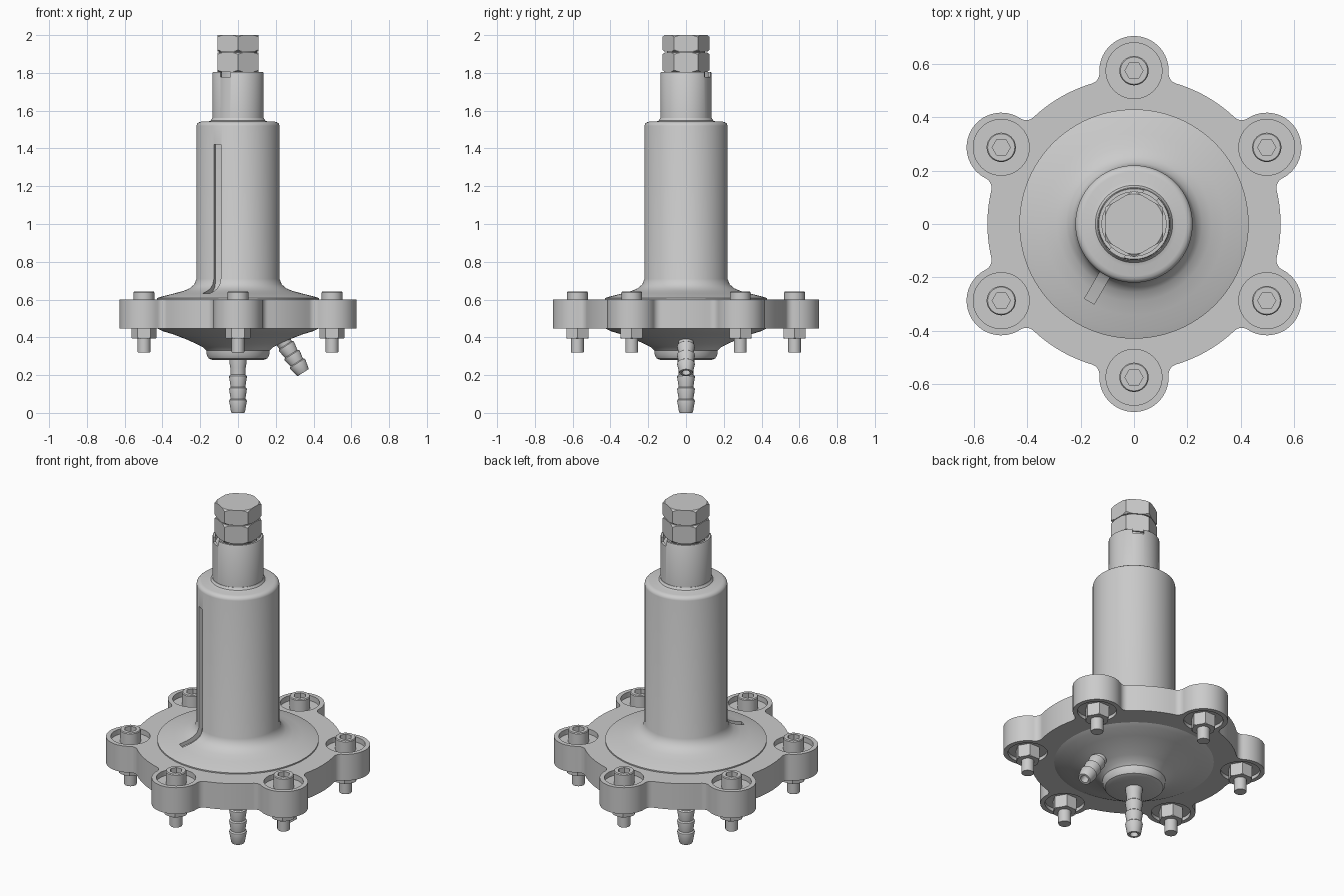
import bpy, bmesh
from math import sin, cos, pi, radians, acos, atan2
from mathutils import Vector, Matrix

if "Cube" in bpy.data.objects:
    bpy.data.objects.remove(bpy.data.objects["Cube"])


def finish(bm, name):
    bmesh.ops.remove_doubles(bm, verts=bm.verts, dist=1e-5)
    bmesh.ops.recalc_face_normals(bm, faces=bm.faces)
    me = bpy.data.meshes.new(name)
    bm.to_mesh(me)
    bm.free()
    ob = bpy.data.objects.new(name, me)
    bpy.context.collection.objects.link(ob)
    return ob


def lathe(name, profile, steps=96):
    """Revolve (radius, z) points about z."""
    bm = bmesh.new()
    vs = [bm.verts.new((r, 0, z)) for r, z in profile]
    es = [bm.edges.new(p) for p in zip(vs, vs[1:])]
    bmesh.ops.spin(bm, geom=vs + es, cent=(0, 0, 0), axis=(0, 0, 1),
                   angle=2 * pi, steps=steps, use_merge=True)
    return finish(bm, name)


def prism(name, pts, vec):
    """Extrude a closed outline of 3D points along a vector."""
    bm = bmesh.new()
    face = bm.faces.new([bm.verts.new(p) for p in pts])
    ext = bmesh.ops.extrude_face_region(bm, geom=[face], use_keep_orig=True)
    new = [g for g in ext["geom"] if isinstance(g, bmesh.types.BMVert)]
    bmesh.ops.translate(bm, verts=new, vec=vec)
    return finish(bm, name)


def ngon(r, n, z, cx=0, cy=0, rot=0):
    return [(cx + r * cos(rot + 2 * pi * i / n), cy + r * sin(rot + 2 * pi * i / n), z)
            for i in range(n)]


def boolean(ob, cutter, op='DIFFERENCE'):
    bpy.context.view_layer.objects.active = ob
    m = ob.modifiers.new("cut", 'BOOLEAN')
    m.object, m.operation, m.solver = cutter, op, 'EXACT'
    bpy.ops.object.modifier_apply(modifier=m.name)
    bpy.data.objects.remove(cutter)


def smooth(ob):
    bpy.ops.object.select_all(action='DESELECT')
    ob.select_set(True)
    bpy.context.view_layer.objects.active = ob
    bpy.ops.object.shade_smooth_by_angle(angle=radians(32))


def hex_nut(name, r, z0, z1, rot=0, c=0.012):
    """Hexagonal prism with turned chamfers at both ends."""
    ob = prism(name, ngon(r, 6, z0, rot=rot), (0, 0, z1 - z0))
    ri = r * 0.89
    boolean(ob, lathe("chamfer", [(0, z0 - .001), (ri, z0 - .001), (r * 1.02, z0 + c),
                                  (r * 1.02, z1 - c), (ri, z1 + .001), (0, z1 + .001)], 48),
            'INTERSECT')
    return ob


# Main housing: underside dome, upper dome and barrel
body = lathe("housing", [
    (0, .28), (.135, .28), (.155, .288), (.165, .305), (.168, .33), (.185, .347), (.22, .365),
    (.27, .388), (.34, .415), (.40, .433), (.425, .446), (.43, .5), (.43, .607), (.40, .617),
    (.34, .632), (.29, .645), (.255, .66), (.232, .68), (.22, .71), (.22, 1.52), (.217, 1.53),
    (.208, 1.538), (.195, 1.542), (.16, 1.542), (.145, 1.547), (.137, 1.56), (0, 1.56)], 128)

# Groove running down the barrel and out over the dome
a = radians(240)
radial, tang = Vector((cos(a), sin(a), 0)), Vector((-sin(a), cos(a), 0))
groove = [(.2, 1.42), (.2, .70), (.208, .667), (.228, .645), (.26, .63), (.335, .612),
          (.335, .75), (.3, .9), (.3, 1.42)]
boolean(body, prism("groove_cutter", [radial * r + Vector((0, 0, z)) - tang * .021
                                      for r, z in groove], tang * .042))
smooth(body)

# Flange outline: disc with six filleted lobes
R, L, F, D = .55, .13, .04, .575
alpha = acos((D * D + (R + F) ** 2 - (L + F) ** 2) / (2 * D * (R + F)))
fc = Vector(((R + F) * cos(alpha), (R + F) * sin(alpha)))
lobe_end = atan2(fc.y, fc.x - D)


def arc(cx, cy, r, a0, a1, n):
    return [Vector((cx + r * cos(a0 + (a1 - a0) * i / n), cy + r * sin(a0 + (a1 - a0) * i / n), 0))
            for i in range(n + 1)]


fil = arc(fc.x, fc.y, F, lobe_end - pi, alpha - pi, 8)
if (fil[4].xy - fc).dot(-fc) < 0 or lobe_end - pi > alpha - pi + pi:
    fil = arc(fc.x, fc.y, F, lobe_end - pi, alpha - pi, 8)
sector = arc(D, 0, L, -lobe_end, lobe_end, 32) + fil[1:] \
    + arc(0, 0, R, alpha, pi / 3 - alpha, 10)[1:] \
    + [Matrix.Rotation(pi / 3, 3, 'Z') @ Vector((p.x, -p.y, 0)) for p in reversed(fil)][1:-1]
angles = [pi / 6 + k * pi / 3 for k in range(6)]
outline = [Matrix.Rotation(t, 3, 'Z') @ p + Vector((0, 0, .446)) for t in angles for p in sector]
flange = prism("lobed_flange", outline, (0, 0, .154))
for t in angles:
    x, y = D * cos(t), D * sin(t)
    boolean(flange, prism("bore_cutter", ngon(.105, 40, .57, x, y), (0, 0, .1)))
    boolean(flange, prism("bore_cutter", ngon(.105, 40, .40, x, y), (0, 0, .066)))
smooth(flange)

# Socket screws with nuts, one per lobe
screw = lathe("socket_screw", [(0, .32), (.032, .32), (.034, .323), (.034, .55), (.055, .55),
                               (.055, .638), (.051, .643), (0, .643)], 32)
boolean(screw, prism("socket_cutter", ngon(.034, 6, .605), (0, 0, .1)))
smooth(screw)
nut = hex_nut("screw_nut", .067, .393, .48, c=.006)
smooth(nut)
for k, t in enumerate(angles):
    for ob in (screw, nut):
        o = ob if k == 0 else ob.copy()
        if k:
            bpy.context.collection.objects.link(o)
        o.location = (D * cos(t), D * sin(t), 0)

# Neck tube with two rim notches
neck = lathe("neck_tube", [(0, 1.5), (.135, 1.5), (.135, 1.80), (.132, 1.805), (.12, 1.805),
                           (.12, 1.765), (0, 1.765)])
for t in (60, 240):
    m = Matrix.Rotation(radians(t), 3, 'Z')
    boolean(neck, prism("notch_cutter", [m @ Vector(p) for p in (
        (.09, -.03, 1.777), (.16, -.03, 1.777), (.16, .03, 1.777), (.09, .03, 1.777))],
        (0, 0, .1)))
smooth(neck)

# Adjuster: shank, lock nut and hex cap
smooth(lathe("adjuster_shank", [(0, 1.74), (.1, 1.74), (.1, 1.95), (0, 1.95)], 48))
smooth(hex_nut("lock_nut", .125, 1.805, 1.908, pi / 6))
smooth(hex_nut("hex_cap", .125, 1.912, 2.0, pi / 6))

# Barbed hose fittings, tip at local z = 0
barb = [(0, .07), (.022, .07), (.022, 0), (.034, 0), (.037, .006), (.047, .062), (.046, .068),
        (.039, .074), (.047, .125), (.046, .131), (.039, .137), (.047, .19), (.046, .196),
        (.039, .202), (.041, .24), (.046, .27), (.046, .30), (0, .30)]
smooth(lathe("bottom_hose_barb", barb, 40))
side = lathe("side_hose_barb", [(r, z * .86) for r, z in barb], 40)
side.location = (.345, 0, .213)
side.rotation_euler = (0, -radians(32.5), 0)
smooth(side)
